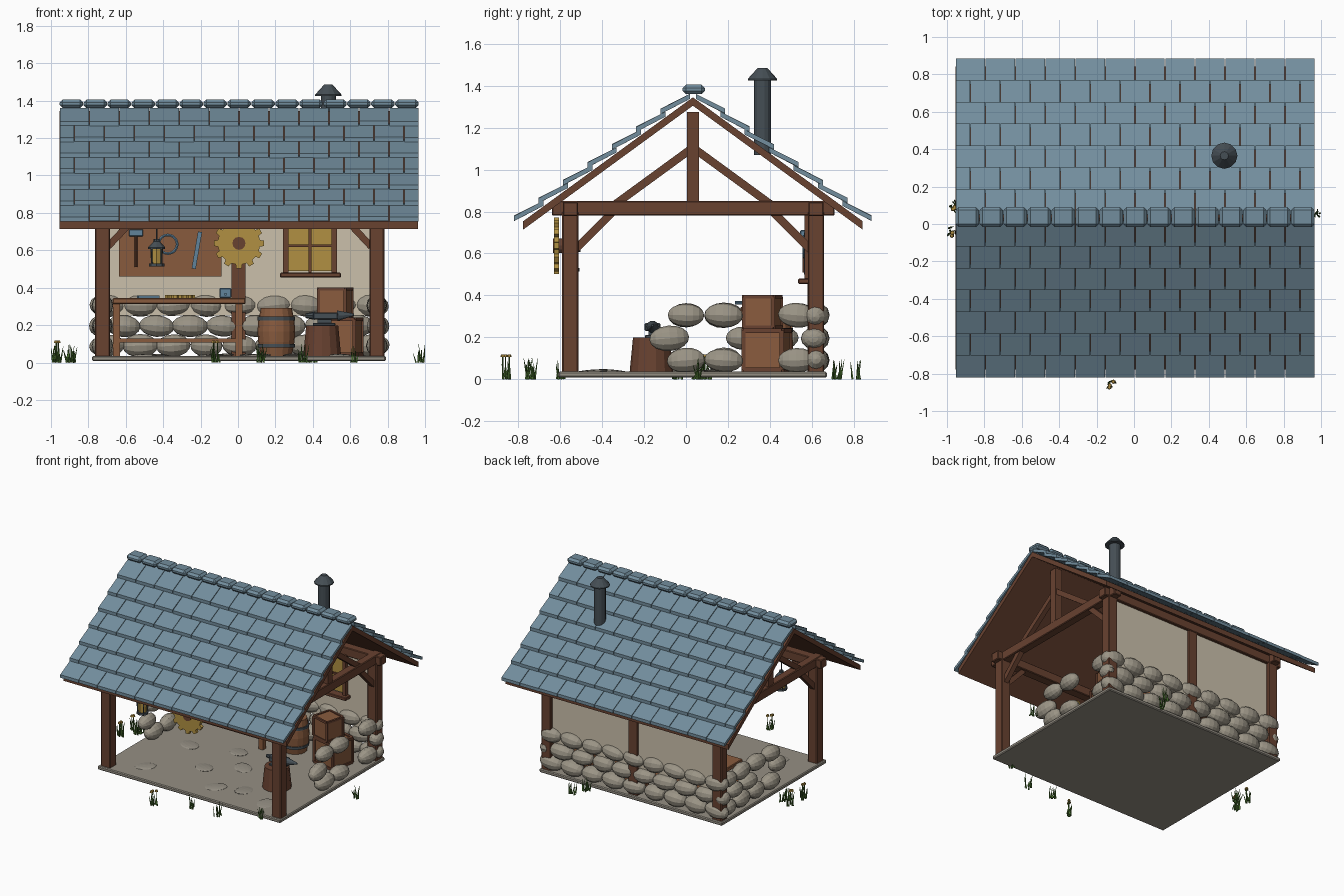
import bpy, bmesh, math, random
from math import sin, cos, pi, radians
from mathutils import Matrix, Vector, Euler

random.seed(4)
cube = bpy.data.objects.get("Cube")
if cube:
    bpy.data.objects.remove(cube)

COLOURS = {
    "slate_blue": (0.17, 0.27, 0.34), "dark_wood": (0.14, 0.054, 0.03),
    "plank_wood": (0.25, 0.105, 0.048), "stone_grey": (0.33, 0.30, 0.24),
    "floor_grey": (0.30, 0.275, 0.23), "plaster": (0.60, 0.53, 0.41),
    "brass": (0.44, 0.28, 0.055), "dark_iron": (0.06, 0.077, 0.09),
    "tool_steel": (0.12, 0.23, 0.33), "grass_green": (0.07, 0.17, 0.03),
}
MATS = {}
for key, rgb in COLOURS.items():
    m = bpy.data.materials.new(key)
    m.use_nodes = True
    m.diffuse_color = (*rgb, 1)
    m.node_tree.nodes["Principled BSDF"].inputs["Base Color"].default_value = (*rgb, 1)
    m.node_tree.nodes["Principled BSDF"].inputs["Roughness"].default_value = 0.9
    MATS[key] = m

PARTS = {}


def part(name, mat):
    if name not in PARTS:
        PARTS[name] = (bmesh.new(), mat)
    return PARTS[name][0]


def box(bm, loc, size, rot=(0, 0, 0), bevel=0.0):
    mat = Matrix.LocRotScale(Vector(loc), Euler(rot), Vector(size))
    verts = bmesh.ops.create_cube(bm, size=1, matrix=mat)["verts"]
    if bevel:
        edges = list({e for v in verts for e in v.link_edges})
        bmesh.ops.bevel(bm, geom=edges, offset=bevel, segments=1, affect="EDGES")


def span(bm, lo, hi, bevel=0.0):
    lo, hi = Vector(lo), Vector(hi)
    box(bm, (lo + hi) / 2, hi - lo, bevel=bevel)


def beam(bm, p, q, w):
    p, q = Vector(p), Vector(q)
    d = q - p
    mat = Matrix.LocRotScale((p + q) / 2, d.to_track_quat("Z", "X"), Vector((w, w, d.length)))
    bmesh.ops.create_cube(bm, size=1, matrix=mat)


def rod(bm, p, q, r1, r2=None, seg=12):
    p, q = Vector(p), Vector(q)
    d = q - p
    mat = Matrix.LocRotScale((p + q) / 2, d.to_track_quat("Z", "X"), None)
    bmesh.ops.create_cone(bm, cap_ends=True, segments=seg, radius1=r1,
                          radius2=r1 if r2 is None else r2, depth=d.length, matrix=mat)


def lathe(bm, x, y, profile, seg=16):
    for (r1, z1), (r2, z2) in zip(profile, profile[1:]):
        rod(bm, (x, y, z1), (x, y, z2), r1, r2, seg)


def stone(bm, loc, half, turn=0):
    # Sphere poles lie along the long axis
    rot = Euler((random.uniform(-.1, .1), pi / 2 + random.uniform(-.1, .1), turn))
    s = [h * random.uniform(0.94, 1.06) for h in half]
    mat = Matrix.LocRotScale(Vector(loc), rot, Vector((s[2], s[1], s[0])))
    bmesh.ops.create_uvsphere(bm, u_segments=12, v_segments=8, radius=1, matrix=mat)


def gear(bm, mat, radius, thick, teeth=12):
    pts = []
    for i in range(teeth):
        for off, k in ((-.3, .84), (-.2, 1), (.2, 1), (.3, .84)):
            a = 2 * pi * (i + off) / teeth
            pts.append(bm.verts.new(mat @ Vector((cos(a) * radius * k, sin(a) * radius * k, 0))))
    face = bm.faces.new(pts)
    new = bmesh.ops.extrude_face_region(bm, geom=[face])["geom"]
    shift = mat.to_3x3() @ Vector((0, 0, thick))
    bmesh.ops.translate(bm, vec=shift, verts=[v for v in new if isinstance(v, bmesh.types.BMVert)])


MID = 0.033          # ridge position in y
XS = (-0.725, 0.742)  # gable frames
YS = (-0.552, 0.62)   # front and back posts
X0, X1 = -0.955, 0.967

# Floor with flat paving stones
span(part("floor_slab", "floor_grey"), (-.78, -.61, .008), (.79, .672, .036), .006)
bm = part("paving_stones", "floor_grey")
for x, y in ((-.5, -.42), (-.15, -.2), (.1, -.42), (.08, -.05), (-.45, .05), (.3, -.35), (-.1, .15), (.55, -.45)):
    stone(bm, (x, y, .036), (.08, .06, .01), random.uniform(0, 3))

# Timber frame
bm = part("timber_frame", "dark_wood")
for x in XS:
    for y in YS:
        span(bm, (x - .04, y - .039, .03), (x + .04, y + .039, .8), .006)
    span(bm, (x - .032, -.64, .78), (x + .032, .708, .85), .005)
    span(bm, (x - .028, MID - .028, .84), (x + .028, MID + .028, 1.275))
    for s in (-1, 1):
        beam(bm, (x, MID + s * .58, .60), (x, MID + s * .38, .80), .038)
        beam(bm, (x, MID + s * .37, .835), (x, MID, 1.105), .038)
for y in YS:
    span(bm, (-.8, y - .036, .778), (.815, y + .036, .846), .005)
for x, s in zip(XS, (1, -1)):
    beam(bm, (x + s * .03, YS[0], .62), (x + s * .18, YS[0], .78), .036)
span(bm, (-.035, .58, .03), (.04, .65, .79))

# Roof deck
bm = part("roof_deck", "dark_wood")
for s in (-1, 1):
    ends = []
    for x in (X0, X1 - .005):
        ends.append([bm.verts.new((x, MID + s * d, z - .73 * d))
                     for d, z in ((0, 1.305), (.81, 1.305), (.81, 1.345), (0, 1.345))])
    a, b = ends
    bm.faces.new(a)
    bm.faces.new(b[::-1])
    for i in range(4):
        bm.faces.new((a[i - 1], a[i], b[i], b[i - 1]))

# Overlapping roof tiles, each a sheared block
bm = part("roof_tiles", "slate_blue")
W = (X1 - X0) / 12
for s in (-1, 1):
    for row in range(7):
        low = .853 - row * .1165
        up = max(low - .14, .005)
        for col in range(13):
            a = max(X0, X0 + (col - .5 * (row % 2)) * W)
            b = min(X1, X0 + (col + 1 - .5 * (row % 2)) * W)
            if b - a < .01:
                continue
            lift = random.uniform(0, .003)
            ring = []
            for x in (a + .002, b - .002):
                for d, o in ((low, .032 + lift), (low, .056 + lift), (up, .027), (up, .003)):
                    ring.append(bm.verts.new((x, MID + s * d, 1.345 - .73 * d + o)))
            for f in ((0, 1, 2, 3), (7, 6, 5, 4), (0, 4, 5, 1), (1, 5, 6, 2), (2, 6, 7, 3), (3, 7, 4, 0)):
                bm.faces.new([ring[i] for i in f])

# Ridge caps
bm = part("ridge_caps", "slate_blue")
N = 15
for i in range(N):
    w = (X1 - X0) / N
    box(bm, (X0 + (i + .5) * w, MID + .004, 1.383), (w - .003, .106, .046), bevel=.016)

# Chimney
lathe(part("chimney", "dark_iron"), .483, .365, [(.041, 1.07), (.041, 1.43)], 14)
lathe(part("chimney_cap", "dark_iron"), .483, .365, [(.07, 1.425), (.07, 1.433), (.022, 1.486)], 12)

# Back wall
span(part("plaster_wall", "plaster"), (-.7, .595, .25), (.715, .635, .8))
bm = part("stone_wall", "stone_grey")
for row, z in enumerate((.09, .195, .305)):
    odd = row % 2
    for i in range(9 - odd):
        stone(bm, (-.70 + (i + .5 * odd) * .177, .62, z), (.092, .062, .06))
    for y in (.53, .36, .18, .0):
        y -= odd * .08
        for x in XS:
            near = y > .2 or (odd and y > 0)
            if (x > 0 and near and y < .5) or (odd and .05 < y < .15):
                continue
            stone(bm, (x, y, z), (.09, .055, .058), pi / 2)
for x in XS:
    stone(bm, (x + (.02 if x > 0 else -.02), .61, .195), (.05, .06, .05))

# Window
span(part("window_glass", "brass"), (.27, .582, .49), (.52, .596, .78))
bm = part("window_frame", "dark_wood")
for x in (.255, .515):
    span(bm, (x - .014, .565, .48), (x + .014, .6, .79))
span(bm, (.378, .57, .48), (.392, .6, .79))
for z in (.625, .78):
    span(bm, (.25, .57, z - .007), (.52, .6, z + .007))
span(bm, (.225, .535, .455), (.55, .6, .48), .004)

# Tool board with hanging tools
span(part("tool_board", "plank_wood"), (-.635, .575, .46), (-.088, .596, .78))
rod(part("hammer_handle", "dark_wood"), (-.545, .565, .51), (-.545, .565, .69), .008, seg=8)
span(part("hammer_head", "tool_steel"), (-.583, .545, .675), (-.507, .58, .712), .004)
bm = part("iron_ring", "tool_steel")
for i in range(20):
    a, b = (Vector((-.375 + .05 * cos(t), .565, .632 + .05 * sin(t)))
            for t in (2 * pi * i / 20, 2 * pi * (i + 1.1) / 20))
    rod(bm, a, b, .008, seg=6)
box(part("file", "tool_steel"), (-.22, .568, .60), (.022, .012, .2), (0, .17, 0))

# Hanging brass gear
gear(part("hanging_gear", "brass"), Matrix.Translation((.005, -.605, .637)) @ Matrix.Rotation(pi / 2, 4, "X"), .135, .025)
rod(part("gear_hub", "dark_wood"), (.005, -.634, .637), (.005, -.58, .637), .035, seg=12)

# Lantern
L = (-.435, -.55)
lathe(part("lantern_glass", "brass"), *L, [(.03, .53), (.034, .61)], 8)
bm = part("lantern_metal", "dark_iron")
lathe(bm, *L, [(.042, .513), (.042, .53)], 8)
lathe(bm, *L, [(.046, .608), (.046, .616), (.016, .648), (.016, .66)], 8)
rod(bm, (*L, .655), (*L, .79), .005, seg=6)
for i in range(4):
    a = i * pi / 2 + pi / 4
    beam(bm, (L[0] + .036 * cos(a), L[1] + .036 * sin(a), .52), (L[0] + .038 * cos(a), L[1] + .038 * sin(a), .612), .007)

# Workbench and its clutter
bm = part("workbench", "plank_wood")
span(bm, (-.67, .26, .312), (.04, .525, .345), .005)
for x in (-.65, .005):
    for y in (.29, .49):
        span(bm, (x - .018, y - .018, .03), (x + .018, y + .018, .32))
span(bm, (-.65, .28, .108), (.01, .5, .128))
span(part("vise", "tool_steel"), (-.1, .27, .345), (-.035, .34, .398), .006)
rod(part("vise_screw", "tool_steel"), (-.067, .235, .365), (-.067, .28, .365), .008, seg=8)
gear(part("bench_gear", "brass"), Matrix.Translation((-.31, .38, .346)), .08, .015, 10)
box(part("bench_bar", "tool_steel"), (-.48, .38, .351), (.12, .02, .012), (0, 0, .4))

# Barrel
lathe(part("barrel", "plank_wood"), .205, .41, [(.083, .036), (.097, .11), (.101, .165), (.097, .22), (.083, .292)])
bm = part("barrel_hoops", "dark_iron")
for z in (.09, .235):
    rod(bm, (.205, .41, z - .01), (.205, .41, z + .01), .1, seg=16)

# Stump and anvil
lathe(part("stump", "dark_wood"), .45, -.165, [(.104, .034), (.088, .198)], 14)
bm = part("anvil", "dark_iron")
span(bm, (.40, -.195, .196), (.52, -.125, .212), .004)
span(bm, (.425, -.18, .21), (.50, -.14, .232))
span(bm, (.40, -.198, .23), (.535, -.122, .267), .005)
rod(bm, (.53, -.16, .25), (.62, -.16, .256), .03, .006, 10)
rod(bm, (.36, -.16, .25), (.41, -.16, .25), .012, .022, 8)


# Crates: plank core with a dark edge frame
def crate(name, loc, s, turn):
    place = Matrix.Translation(loc) @ Matrix.Rotation(turn, 4, "Z")
    core, frame = part(name, "plank_wood"), part(name + "_frame", "dark_wood")
    box(core, loc, (s * .94,) * 3, (0, 0, turn))
    h, w = s * .46, s * .1
    for a in (-h, h):
        for b in (-h, h):
            for ends in (((a, b, -h), (a, b, h)), ((a, -h, b), (a, h, b)), ((-h, a, b), (h, a, b))):
                p, q = (place @ Vector(e) for e in ends)
                beam(frame, p, q, w)


crate("lower_crate", (.55, .385, .138), .203, radians(-12))
crate("upper_crate", (.52, .365, .32), .158, radians(-15))

# Grass tufts and small flowers
bm = part("grass", "grass_green")
TUFTS = [(-.97, .1), (-.9, .05), (-.97, -.04), (-.12, -.85), (.12, -.74), (.35, -.74), (.62, -.6),
         (.97, .06), (.35, .72), (.4, .81), (-.88, .08)]
for x, y in TUFTS:
    for i in range(8):
        px, py = x + random.uniform(-.022, .022), y + random.uniform(-.022, .022)
        tip = (max(-1, min(1, px + random.uniform(-.02, .02))), py + random.uniform(-.02, .02), random.uniform(.05, .1))
        rod(bm, (px, py, 0), tip, .006, .001, 4)
bm = part("flowers", "brass")
for x, y in ((-.98, -.06), (-.12, -.86), (-.97, .09)):
    for i in range(3):
        px, py = x + random.uniform(-.015, .015), y + random.uniform(-.02, .02)
        rod(part("grass", "grass_green"), (px, py, 0), (px, py, .11), .003, seg=4)
        rod(bm, (px, py, .105), (px, py, .118), .012, .008, 6)

# Turn every collected part into an object
for name, (bm, mat) in PARTS.items():
    bmesh.ops.recalc_face_normals(bm, faces=bm.faces)
    mesh = bpy.data.meshes.new(name)
    bm.to_mesh(mesh)
    bm.free()
    mesh.materials.append(MATS[mat])
    bpy.context.scene.collection.objects.link(bpy.data.objects.new(name, mesh))
